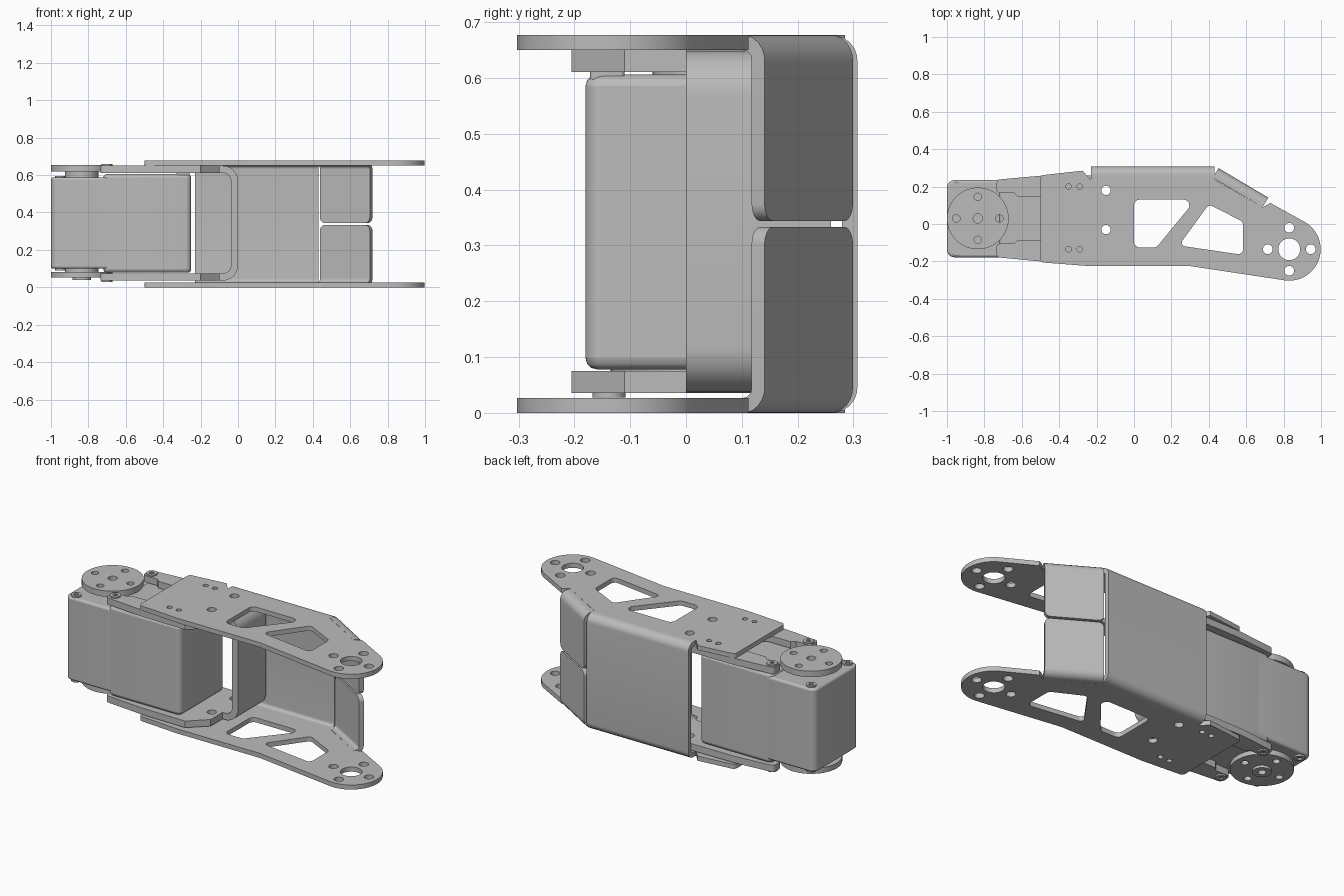
import bpy, bmesh, math
from mathutils import Matrix, Vector

if "Cube" in bpy.data.objects:
    bpy.data.objects.remove(bpy.data.objects["Cube"])

grey = bpy.data.materials.new("metal grey")
grey.use_nodes = True
grey.diffuse_color = (0.5, 0.5, 0.5, 1)
grey.node_tree.nodes["Principled BSDF"].inputs["Base Color"].default_value = (0.5, 0.5, 0.5, 1)


def fillet(points, steps=6):
    """Outline from (x, y) or (x, y, radius) corners."""
    out = []
    for i, p in enumerate(points):
        c = Vector(p[:2])
        if len(p) < 3:
            out.append(c)
            continue
        a = (Vector(points[i - 1][:2]) - c).normalized()
        b = (Vector(points[(i + 1) % len(points)][:2]) - c).normalized()
        half = a.angle(b) / 2
        mid = c + (a + b).normalized() * p[2] / math.sin(half)
        t = p[2] / math.tan(half)
        u, v = c + a * t - mid, c + b * t - mid
        for k in range(steps + 1):
            d = u.lerp(v, k / steps)
            out.append(mid + d.normalized() * p[2])
    return out


def circle(x, y, r, n=32):
    return [(x + r * math.cos(2 * math.pi * k / n), y + r * math.sin(2 * math.pi * k / n)) for k in range(n)]


def axes(ax, ay, origin=(0, 0, 0)):
    """Frame with the drawing plane spanned by ax and ay."""
    ax, ay = Vector(ax), Vector(ay)
    m = Matrix((ax, ay, ax.cross(ay))).transposed().to_4x4()
    m.translation = origin
    return m


def prism(name, outline, low, high, frame=Matrix(), holes=(), bevel=0):
    """Extrude a 2D outline with holes from low to high along the frame normal."""
    curve = bpy.data.curves.new(name, "CURVE")
    curve.dimensions, curve.fill_mode = "2D", "BOTH"
    curve.extrude = (high - low) / 2
    for loop in (outline, *holes):
        pts = fillet(loop)
        s = curve.splines.new("POLY")
        s.points.add(len(pts) - 1)
        for q, p in zip(s.points, pts):
            q.co = (p[0], p[1], 0, 1)
        s.use_cyclic_u = True
    tmp = bpy.data.objects.new(name + " draft", curve)
    bpy.context.collection.objects.link(tmp)
    dg = bpy.context.evaluated_depsgraph_get()
    mesh = bpy.data.meshes.new_from_object(tmp.evaluated_get(dg))
    bpy.data.objects.remove(tmp)
    bpy.data.curves.remove(curve)
    bm = bmesh.new()
    bm.from_mesh(mesh)
    bmesh.ops.remove_doubles(bm, verts=bm.verts, dist=0.0001)
    if bevel:
        bmesh.ops.dissolve_limit(bm, angle_limit=0.02, verts=bm.verts, edges=bm.edges)
    bm.transform(frame @ Matrix.Translation((0, 0, (low + high) / 2)))
    bmesh.ops.recalc_face_normals(bm, faces=bm.faces)
    bm.to_mesh(mesh)
    bm.free()
    mesh.materials.clear()
    mesh.materials.append(grey)
    mesh.shade_smooth()
    mesh.set_sharp_from_angle(angle=math.radians(32))
    ob = bpy.data.objects.new(name, mesh)
    bpy.context.collection.objects.link(ob)
    if bevel:
        mod = ob.modifiers.new("soft edges", "BEVEL")
        mod.width, mod.segments, mod.limit_method = bevel, 3, "ANGLE"
        mod.angle_limit = math.radians(40)
    return ob


def rect(x0, x1, y0, y1, r):
    return [(x0, y0, r), (x1, y0, r), (x1, y1, r), (x0, y1, r)]


def flip_z(total):
    return Matrix.Translation((0, 0, total)) @ Matrix.Scale(-1, 4, (0, 0, 1))


YZ = axes((0, 1, 0), (0, 0, 1))
XZ = axes((1, 0, 0), (0, 0, 1))

# Outer frame: two side plates with windows and pivot holes
H, T = 0.677, 0.027
px, py, pr = 0.83, -0.135, 0.168
arc = [(px + pr * math.cos(math.radians(a)), py + pr * math.sin(math.radians(a))) for a in range(58, -99, -6)]
plate = [(-0.5, -0.205, 0.02), (-0.5, 0.26, 0.02), (-0.275, 0.285), (-0.235, 0.24),
         (0.43, 0.24), (0.69, 0.088), (0.705, 0.1), (0.73, 0.112)] + arc + [(0.3, -0.225), (-0.24, -0.225)]
window_a = [(0, 0.13, 0.03), (0.33, 0.13, 0.03), (0.12, -0.125, 0.03), (0, -0.125, 0.03)]
window_b = [(0.4, 0.105, 0.025), (0.583, 0.012, 0.03), (0.583, -0.165, 0.025), (0.24, -0.115, 0.02)]
holes = [window_a, window_b, circle(px, py, 0.058)]
holes += [circle(px + dx, py + dy, 0.026, 20) for dx, dy in ((0.115, 0), (-0.115, 0), (0, 0.115), (0, -0.115))]
holes += [circle(-0.15, y, 0.025, 20) for y in (0.18, -0.03)]
holes += [circle(x, y, 0.015, 12) for x in (-0.35, -0.29) for y in (0.2, -0.135)]

# Flaps on the slanted edge, drawn in their own tilted frame
n = Vector((0.51, 0.86, 0)).normalized()
flap = axes(n, (0, 0, 1), (0.585, 0.22, 0))
flap_bend = [(-0.06, 0), (0, 0, 0.045), (0, 0.06), (-T, 0.06), (-T, T, 0.018), (-0.06, T)]
along = Vector((n.y, -n.x, 0))
flap_face = axes(along, (0, 0, 1), (0.585, 0.22, 0))
face = [(-0.155, 0.06), (0.155, 0.06), (0.155, 0.333, 0.03), (-0.155, 0.333, 0.03)]
for side, m in (("bottom", Matrix()), ("top", flip_z(H))):
    prism(side + "_side_plate", plate, 0, T, m, holes)
    prism(side + "_flap_bend", flap_bend, -0.155, 0.155, m @ flap)
    prism(side + "_flap", face, 0, T, m @ flap_face)

# Back panel with rolled edges joining both plates
channel = [(0.24, 0), (0.307, 0, 0.045), (0.307, H, 0.045), (0.24, H), (0.24, H - T),
           (0.28, H - T, 0.018), (0.28, T, 0.018), (0.24, T)]
prism("back_panel", channel, -0.23, 0.43, YZ)

# Inner bracket: bent web and two forked arms
web = [(-0.1, 0.036), (0, 0.036, 0.08), (0, 0.65, 0.08), (-0.1, 0.65), (-0.1, 0.611),
       (-0.038, 0.611, 0.042), (-0.038, 0.075, 0.042), (-0.1, 0.075)]
prism("bracket_web", web, -0.26, 0, XZ)
arm = [(-0.735, -0.178, 0.02), (-0.5, -0.2), (-0.2, -0.205), (-0.1, -0.11), (-0.1, 0.26), (-0.5, 0.258),
       (-0.735, 0.237, 0.02), (-0.735, 0.165, 0.02), (-0.64, 0.165), (-0.62, 0.145), (-0.45, 0.145, 0.03),
       (-0.45, -0.085, 0.03), (-0.62, -0.085), (-0.64, -0.105), (-0.735, -0.105, 0.02)]
arm_holes = [circle(-0.15, y, 0.025, 20) for y in (0.18, -0.03)]
for side, m in (("bottom", Matrix()), ("top", flip_z(0.686))):
    prism(side + "_bracket_arm", arm, 0.036, 0.075, m, arm_holes)
    for y in (0.2, -0.138):
        prism(side + "_arm_screw", circle(-0.7, y, 0.03, 20), 0.028, 0.04, m, [circle(-0.7, y, 0.014, 6)])
        prism(side + "_corner_boss", circle(-0.95, y - 0.005, 0.028, 20), 0.09, 0.11, m,
              [circle(-0.95, y - 0.005, 0.014, 12)])

# Motor housing
prism("motor_front_housing", rect(-1, -0.6, -0.178, 0.235, 0.04), 0.1, 0.588, bevel=0.012)
prism("motor_rear_housing", rect(-0.72, -0.25, -0.18, 0.235, 0.03), 0.078, 0.606, bevel=0.02)
prism("housing_clip", rect(-0.33, -0.26, -0.172, -0.11, 0.008), 0.585, 0.612)

# Round output discs on both ends of the motor shaft
cx, cy = -0.835, 0.03
disc_holes = [circle(cx + dx, cy + dy, 0.02, 16) for dx, dy in ((0.115, 0), (-0.115, 0), (0, 0.115), (0, -0.115))]
disc_holes.append(circle(cx, cy, 0.025, 20))
prism("motor_shaft", circle(cx, cy, 0.09), 0.075, 0.63)
prism("top_disc", circle(cx, cy, 0.165, 48), 0.62, 0.655, holes=disc_holes)
prism("bottom_disc", circle(cx, cy, 0.165, 48), 0.052, 0.083, holes=disc_holes)
prism("bottom_hub", circle(cx, cy, 0.05), 0.038, 0.055, holes=[circle(cx, cy, 0.022, 16)])
